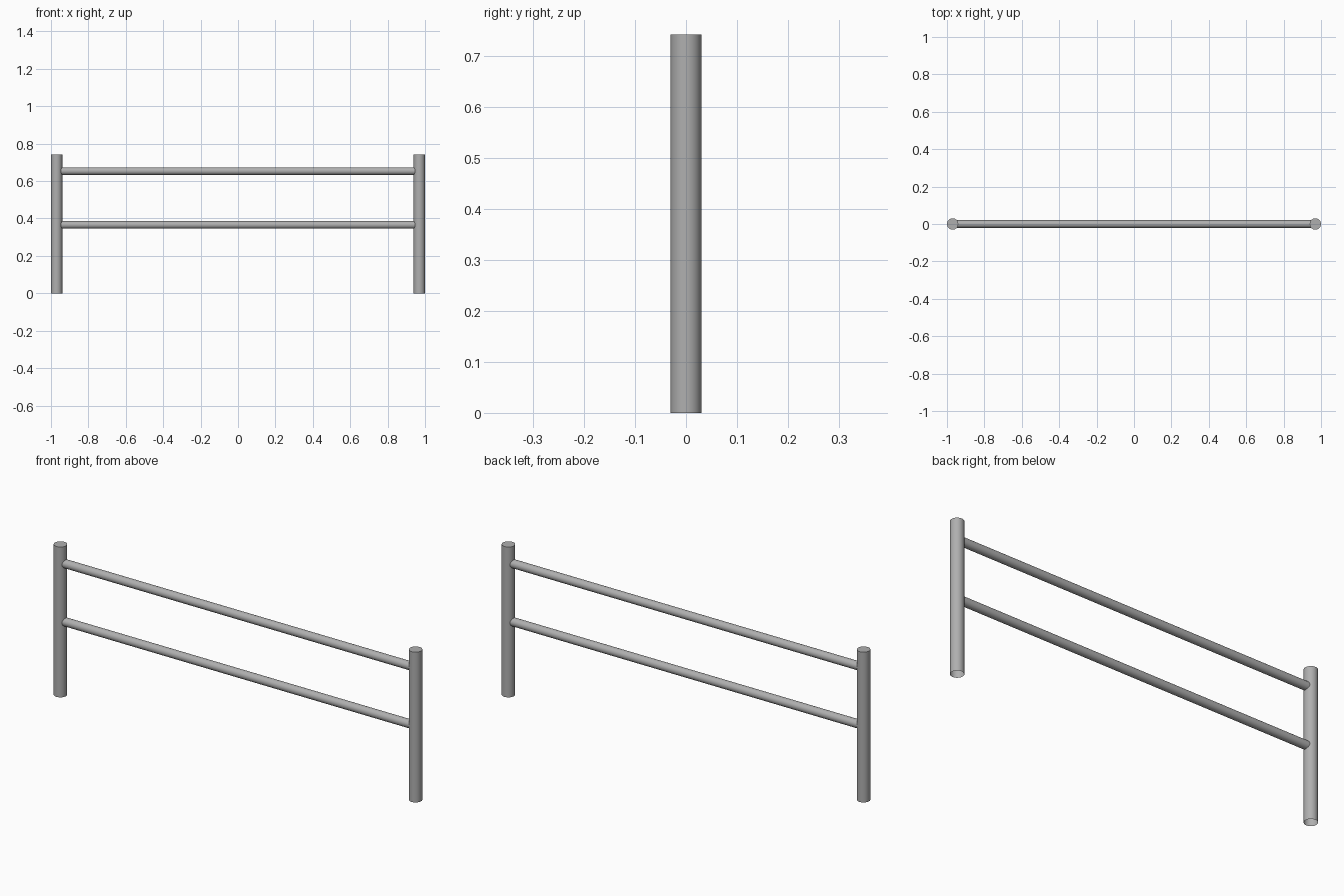
import bpy
import bmesh
from math import pi, radians

if "Cube" in bpy.data.objects:
    bpy.data.objects.remove(bpy.data.objects["Cube"])

POST_R, POST_H, POST_X = 0.0303, 0.742, 0.9697
RAIL_R = 0.0205

steel = bpy.data.materials.new("dark_grey_metal")
steel.diffuse_color = (0.43, 0.43, 0.43, 1)
steel.use_nodes = True
steel.node_tree.nodes["Principled BSDF"].inputs["Base Color"].default_value = steel.diffuse_color


def tube(name, radius, length, location, rotation=(0, 0, 0)):
    bpy.ops.mesh.primitive_cylinder_add(
        vertices=32, radius=radius, depth=length,
        location=location, rotation=rotation)
    obj = bpy.context.object
    obj.name = name
    obj.data.materials.append(steel)
    bpy.ops.object.shade_smooth_by_angle(angle=radians(30))
    return obj


def open_bottom(obj):
    bm = bmesh.new()
    bm.from_mesh(obj.data)
    caps = [f for f in bm.faces if f.normal.z < -0.9]
    bmesh.ops.delete(bm, geom=caps, context='FACES_ONLY')
    bm.to_mesh(obj.data)
    bm.free()


# Upright posts at both ends, hollow at the foot
for side, x in (("left", -POST_X), ("right", POST_X)):
    open_bottom(tube(f"{side}_post", POST_R, POST_H, (x, 0, POST_H / 2)))

# Horizontal rails, ending just inside the posts
for level, z in (("lower", 0.366), ("upper", 0.653)):
    tube(f"{level}_rail", RAIL_R, 2 * (POST_X - 0.02), (0, 0, z), (0, pi / 2, 0))
